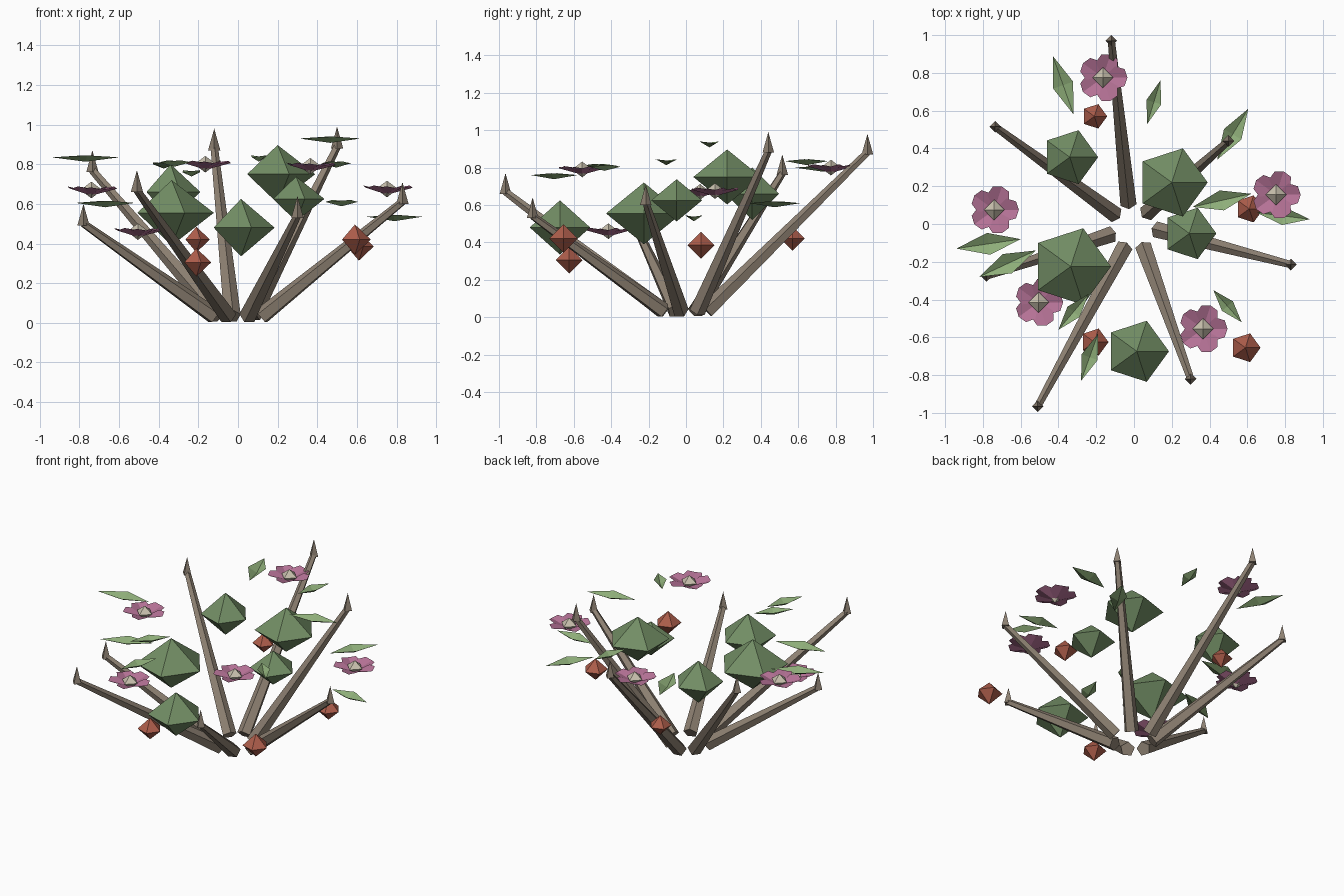
import bpy, bmesh
from math import sin, cos, tau
from mathutils import Vector, Matrix

if "Cube" in bpy.data.objects:
    bpy.data.objects.remove(bpy.data.objects["Cube"])


def material(name, rgb):
    m = bpy.data.materials.new(name)
    m.diffuse_color = (*rgb, 1)
    m.use_nodes = True
    m.node_tree.nodes["Principled BSDF"].inputs["Base Color"].default_value = m.diffuse_color
    return m


WOOD = material("wood", (0.27, 0.22, 0.17))
BUSH = material("bush_green", (0.17, 0.27, 0.13))
LEAF = material("leaf_green", (0.27, 0.42, 0.19))
BERRY = material("berry_red", (0.42, 0.11, 0.07))
PETAL = material("petal_pink", (0.47, 0.17, 0.31))
PALE = material("flower_centre", (0.58, 0.53, 0.42))


def make(name, verts, faces, mat):
    me = bpy.data.meshes.new(name)
    me.from_pydata([tuple(v) for v in verts], [], faces)
    me.materials.append(mat)
    ob = bpy.data.objects.new(name, me)
    bpy.context.collection.objects.link(ob)
    return ob


def cone(name, a, b, r1, r2, sides, mat):
    """Tapered prism from point a to point b."""
    a, b = Vector(a), Vector(b)
    d = b - a
    bm = bmesh.new()
    bmesh.ops.create_cone(bm, cap_ends=True, segments=sides, radius1=r1,
                          radius2=r2, depth=d.length)
    rot = d.to_track_quat('Z', 'Y').to_matrix().to_4x4()
    bm.transform(Matrix.Translation((a + b) / 2) @ rot)
    me = bpy.data.meshes.new(name)
    bm.to_mesh(me)
    bm.free()
    me.materials.append(mat)
    bpy.context.collection.objects.link(bpy.data.objects.new(name, me))


def gem(name, c, r, h, mat, sides=5):
    """Low-poly double pyramid."""
    c = Vector(c)
    v = [c + Vector((r * cos(tau * i / sides), r * sin(tau * i / sides), 0))
         for i in range(sides)]
    v += [c + Vector((0, 0, h)), c - Vector((0, 0, h))]
    f = []
    for i in range(sides):
        j = (i + 1) % sides
        f += [(i, j, sides), (j, i, sides + 1)]
    make(name, v, f, mat)


# Branches leaning outward, each with an upright thorn: base xy, tip xy, thorn top z
for bx, by, tx, ty, top in [
        (-0.03, 0.11, -0.12, 0.97, 0.98), (-0.10, 0.05, -0.735, 0.515, 0.87),
        (-0.12, -0.055, -0.78, -0.275, 0.60), (-0.05, -0.12, -0.51, -0.965, 0.77),
        (0.05, -0.12, 0.30, -0.82, 0.64), (0.12, -0.03, 0.83, -0.215, 0.71),
        (0.07, 0.06, 0.50, 0.44, 0.99)]:
    cone("branch", (bx, by, 0.033), (tx, ty, top - 0.1), 0.045, 0.02, 5, WOOD)
    cone("thorn", (tx, ty, top - 0.11), (tx, ty, top), 0.031, 0, 4, WOOD)

# Foliage clumps
for x, y, z, r, h in [
        (-0.335, -0.225, 0.555, 0.213, 0.165), (-0.34, 0.354, 0.66, 0.15, 0.14),
        (0.20, 0.22, 0.75, 0.19, 0.147), (0.293, -0.05, 0.625, 0.143, 0.113),
        (0.015, -0.674, 0.48, 0.17, 0.145)]:
    gem("foliage_clump", (x, y, z), r, h, BUSH)

# Berries
for x, y, z, r in [(-0.21, 0.57, 0.42, 0.068), (0.61, 0.08, 0.385, 0.075),
                   (0.59, -0.655, 0.42, 0.08), (-0.21, -0.625, 0.305, 0.075)]:
    gem("berry", (x, y, z), r, r * 0.95, BERRY)

# Flowers: five overlapping cupped petals around a pale point
PROFILE = [(0.0, 0, -0.028), (0.065, -0.06, 0.004), (0.115, -0.045, 0.014),
           (0.13, 0, 0.006), (0.115, 0.045, 0.018), (0.065, 0.06, 0.01)]
for x, y, z in [(-0.165, 0.775, 0.80), (0.752, 0.155, 0.675), (0.365, -0.555, 0.79),
                (-0.505, -0.415, 0.46), (-0.74, 0.075, 0.67)]:
    v, f = [], []
    for i in range(5):
        m = Matrix.Translation((x, y, z)) @ Matrix.Rotation(tau * i / 5, 4, 'Z')
        k = len(v)
        v += [m @ Vector(p) for p in PROFILE]
        f += [(k, k + 1, k + 2, k + 3), (k, k + 3, k + 4, k + 5)]
    make("flower_petals", v, f, PETAL)
    gem("flower_centre", (x, y, z), 0.055, 0.042, PALE, 4)

# Leaves: folded diamonds, end to end in xy with height
for x1, y1, x2, y2, z in [
        (-0.43, 0.89, -0.32, 0.58, 0.80), (0.14, 0.76, 0.07, 0.53, 0.835),
        (0.605, 0.61, 0.44, 0.34, 0.61), (0.31, 0.09, 0.62, 0.16, 0.93),
        (0.93, 0.025, 0.65, 0.06, 0.535), (0.57, -0.52, 0.42, -0.35, 0.805),
        (-0.28, -0.83, -0.19, -0.58, 0.76), (-0.40, -0.56, -0.24, -0.37, 0.81),
        (-0.82, -0.28, -0.52, -0.14, 0.605), (-0.94, -0.13, -0.60, -0.08, 0.835)]:
    a, b = Vector((x1, y1, z)), Vector((x2, y2, z))
    d = b - a
    side = Vector((-d.y, d.x, 0)).normalized() * d.length * 0.17
    mid = (a + b) / 2
    make("leaf", [a, b, mid - Vector((0, 0, 0.022)), mid + side + Vector((0, 0, 0.01)),
                  mid - side + Vector((0, 0, 0.01))],
         [(0, 2, 3), (2, 1, 3), (0, 4, 2), (2, 4, 1)], LEAF)
